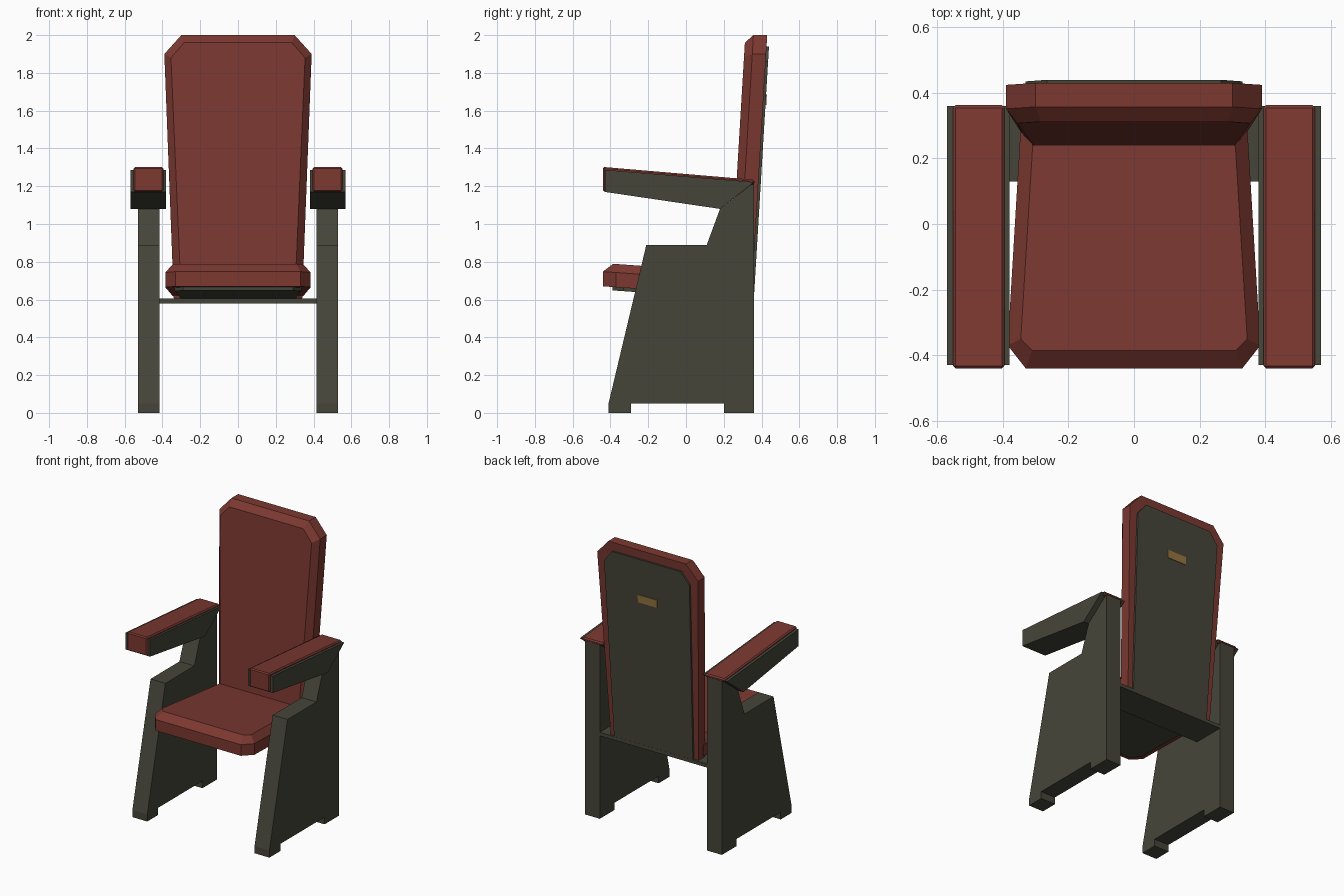
import bpy, bmesh

if "Cube" in bpy.data.objects:
    bpy.data.objects.remove(bpy.data.objects["Cube"])


def material(name, rgb):
    m = bpy.data.materials.new(name)
    m.diffuse_color = (*rgb, 1)
    m.use_nodes = True
    m.node_tree.nodes["Principled BSDF"].inputs["Base Color"].default_value = m.diffuse_color
    return m


RED = material("red upholstery", (0.20, 0.040, 0.030))
DARK = material("dark olive frame", (0.060, 0.060, 0.042))
GOLD = material("gold badge", (0.30, 0.18, 0.05))


def loft(name, rings, mat, bevel=0):
    """Join matching rings of points into a closed solid."""
    bm = bmesh.new()
    vs = [[bm.verts.new(p) for p in r] for r in rings]
    n = len(vs[0])
    for a, b in zip(vs, vs[1:]):
        for i in range(n):
            j = (i + 1) % n
            bm.faces.new((a[i], a[j], b[j], b[i]))
    bm.faces.new(vs[0])
    bm.faces.new(vs[-1])
    bmesh.ops.recalc_face_normals(bm, faces=bm.faces)
    if bevel:
        bmesh.ops.bevel(bm, geom=bm.edges[:], offset=bevel, segments=1,
                        affect='EDGES')
    me = bpy.data.meshes.new(name)
    bm.to_mesh(me)
    bm.free()
    me.materials.append(mat)
    ob = bpy.data.objects.new(name, me)
    bpy.context.collection.objects.link(ob)
    return ob


def side_prism(name, profile, x0, x1, mat, bevel=0):
    """Extrude a (y, z) profile across x."""
    return loft(name, [[(x, y, z) for y, z in profile] for x in (x0, x1)],
                mat, bevel)


def both(half):
    """Mirror a half outline across the centre line."""
    return half + [(-a, b) for a, b in reversed(half)]


def seat_ring(half, z):
    # z is the height at the front edge; the seat falls towards the back
    return [(x, y, z - 0.07 * (y + 0.44)) for x, y in both(half)]


def back_ring(half, y):
    # y is the depth at the top; the backrest leans back
    return [(x, y + 0.06 * (z - 2), z) for x, z in both(half)]


PANEL = [(-0.41, 0), (-0.29, 0), (-0.29, 0.05), (0.20, 0.05), (0.20, 0),
         (0.36, 0), (0.36, 1.22), (0.18, 1.08), (0.11, 0.89),
         (-0.21, 0.89), (-0.41, 0.05)]
ARM = [(-0.43, 1.17), (-0.43, 1.287), (0.36, 1.222), (0.18, 1.08)]
ARM_PAD = [(-0.44, 1.17), (-0.44, 1.302), (0.362, 1.234), (0.362, 1.21),
           (-0.40, 1.18)]

# Side panels, armrests and their pads
for s, side in ((-1, "left"), (1, "right")):
    side_prism(side + "_side_panel", PANEL, s * 0.415, s * 0.53, DARK)
    side_prism(side + "_armrest", ARM, s * 0.38, s * 0.57, DARK)
    side_prism(side + "_armrest_pad", ARM_PAD, s * 0.395, s * 0.552, RED, 0.008)

# Cross board joining the panels
side_prism("cross_board", [(0.13, 0.58), (0.36, 0.58), (0.36, 0.605),
                           (0.13, 0.605)], -0.42, 0.42, DARK)

# Seat cushion and its base plate
seat = [(0.33, -0.44), (0.385, -0.37), (0.345, 0.30)]
seat_top = [(0.31, -0.385), (0.345, -0.35), (0.305, 0.30)]
loft("seat_cushion", [seat_ring(seat, 0.67), seat_ring(seat, 0.748),
                      seat_ring(seat_top, 0.793)], RED)
base = [(0.29, -0.39), (0.335, -0.33), (0.30, 0.28)]
loft("seat_base", [seat_ring(base, 0.652), seat_ring(base, 0.68)], DARK)

# Backrest cushion and its rear plate
back = [(0.34, 0.605), (0.39, 1.90), (0.30, 2.0)]
back_front = [(0.30, 0.605), (0.355, 1.88), (0.285, 1.96)]
loft("backrest_cushion", [back_ring(back_front, 0.314),
                          back_ring(back, 0.357),
                          back_ring(back, 0.43)], RED)
rear = [(0.305, 0.60), (0.33, 1.86), (0.265, 1.94)]
loft("backrest_rear_plate", [back_ring(rear, 0.42), back_ring(rear, 0.443)], DARK)

# Plain badge plate on the rear
badge = [(0.075, 1.63), (0.075, 1.685)]
loft("badge_plate", [back_ring(badge, 0.440), back_ring(badge, 0.447)], GOLD)
